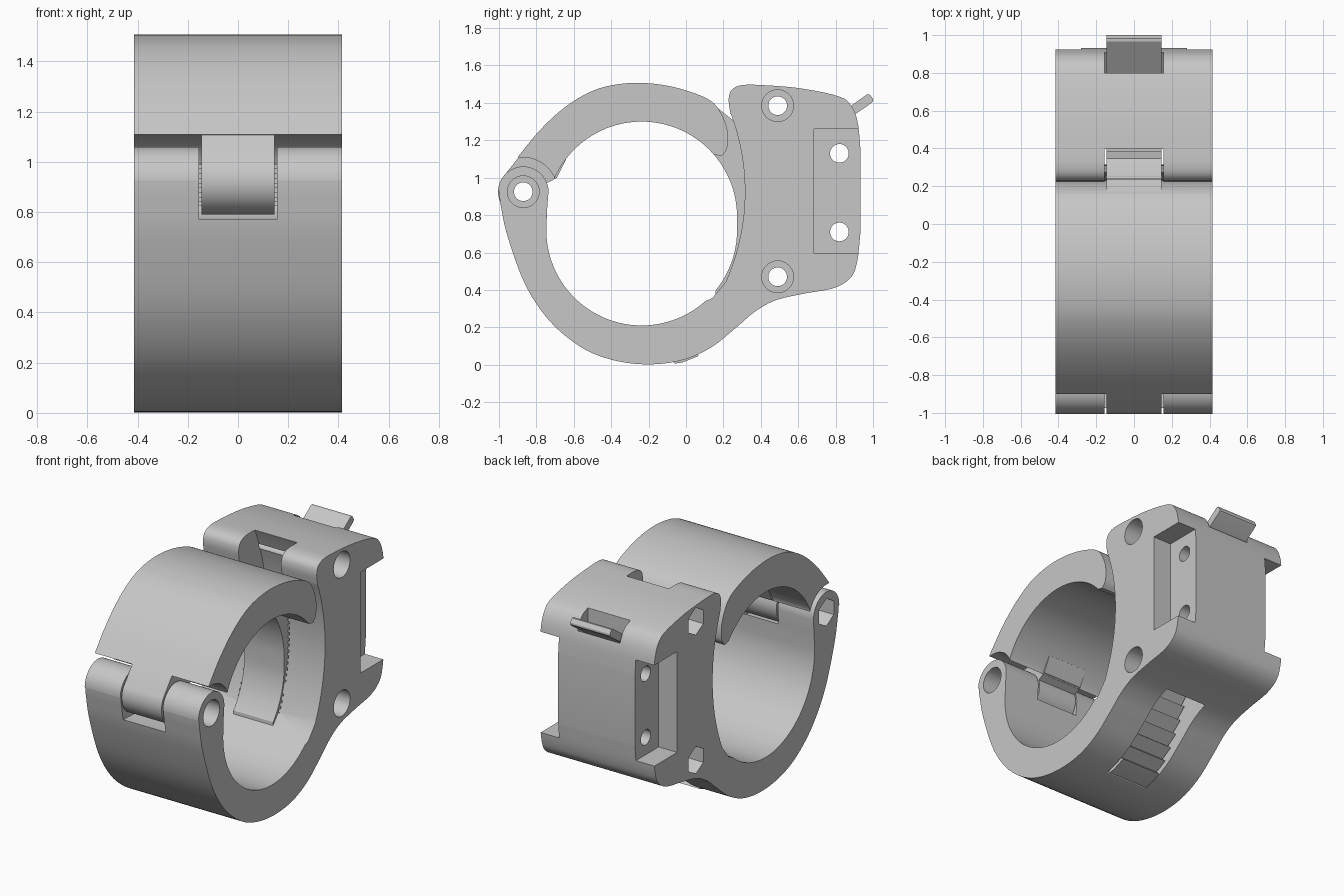
import bpy, bmesh
from math import sin, cos, radians, pi

if "Cube" in bpy.data.objects:
    bpy.data.objects.remove(bpy.data.objects["Cube"], do_unlink=True)

grey = bpy.data.materials.new("light_grey")
grey.use_nodes = True
grey.diffuse_color = (0.57, 0.57, 0.57, 1)
grey.node_tree.nodes["Principled BSDF"].inputs["Base Color"].default_value = (0.57, 0.57, 0.57, 1)

HALF = 0.415             # half width of the clamp
HINGE = (-0.87, 0.925)   # pivot in (y, z)
LOW = (-0.237, 0.72)     # centre of the lower bore
HIGH = (-0.237, 0.79)    # centre of the upper bore
BORE = 0.51


def polar(c, r, a):
    return (c[0] + r * cos(radians(a)), c[1] + r * sin(radians(a)))


def arc(c, r, a0, a1, n=24):
    return [polar(c, r, a0 + (a1 - a0) * i / n) for i in range(n + 1)]


def smooth(pts, n=6):
    """Catmull-Rom curve through the points."""
    out = []
    for i in range(len(pts) - 1):
        p0, p1, p2, p3 = pts[max(i - 1, 0)], pts[i], pts[i + 1], pts[min(i + 2, len(pts) - 1)]
        for k in range(n):
            t = k / n
            out.append(tuple(0.5 * (2 * b + (c - a) * t + (2 * a - 5 * b + 4 * c - d) * t * t
                                    + (3 * b - a - 3 * c + d) * t ** 3)
                             for a, b, c, d in zip(p0, p1, p2, p3)))
    return out + [pts[-1]]


def prism(name, pts, x0, x1):
    """Extrude a (y, z) profile along x, with all faces pointing outward."""
    bm = bmesh.new()
    face = bm.faces.new([bm.verts.new((x0, y, z)) for y, z in pts])
    ext = bmesh.ops.extrude_face_region(bm, geom=[face])
    verts = [v for v in ext["geom"] if isinstance(v, bmesh.types.BMVert)]
    bmesh.ops.translate(bm, verts=verts, vec=(x1 - x0, 0, 0))
    bmesh.ops.remove_doubles(bm, verts=bm.verts[:], dist=0.0005)
    bmesh.ops.recalc_face_normals(bm, faces=bm.faces[:])
    if bm.calc_volume(signed=True) < 0:
        bmesh.ops.reverse_faces(bm, faces=bm.faces[:])
    mesh = bpy.data.meshes.new(name)
    bm.to_mesh(mesh)
    bm.free()
    mesh.materials.append(grey)
    ob = bpy.data.objects.new(name, mesh)
    bpy.context.collection.objects.link(ob)
    return ob


def activate(ob):
    bpy.ops.object.select_all(action='DESELECT')
    ob.select_set(True)
    bpy.context.view_layer.objects.active = ob


def combine(ob, tool, operation='DIFFERENCE'):
    tool.hide_render = True
    mod = ob.modifiers.new("combine", 'BOOLEAN')
    mod.operation, mod.solver, mod.object = operation, 'EXACT', tool
    activate(ob)
    bpy.ops.object.modifier_apply(modifier=mod.name)
    bpy.data.objects.remove(tool, do_unlink=True)


def drill(ob, c, r, x0, x1, sides=32):
    pts = [polar(c, r, 90 + 360 * i / sides) for i in range(sides)]
    combine(ob, prism("drill", pts, x0, x1))


def screw_hole(ob, c):
    drill(ob, c, 0.05, -0.6, 0.6)
    drill(ob, c, 0.085, HALF - 0.12, 0.6)
    drill(ob, c, 0.09, -0.6, -HALF + 0.12, 6)


# Body: lower half ring, hinge knuckles and latch housing
outer = smooth([(-1.0, 0.925), (-0.99, 0.85), (-0.955, 0.69), (-0.86, 0.43), (-0.73, 0.235),
                (-0.57, 0.10), (-0.41, 0.03), (-0.22, 0.002), (-0.03, 0.022), (0.13, 0.09),
                (0.27, 0.20), (0.37, 0.285), (0.48, 0.345), (0.63, 0.38), (0.79, 0.41),
                (0.88, 0.465), (0.915, 0.55), (0.932, 0.70)])
back = smooth([(0.932, 1.16), (0.917, 1.30), (0.88, 1.39), (0.81, 1.437), (0.61, 1.478),
               (0.41, 1.495), (0.30, 1.495), (0.245, 1.47), (0.228, 1.42), (0.236, 1.35)])
body = prism("clamp_body", arc(HINGE, 0.135, 0, 180) + outer + back
             + arc(HINGE, 1.185, 20, -24) + [(0.14, 0.355)]
             + arc(LOW, BORE, -48, -180, 40) + [(-0.742, 0.84)], -HALF, HALF)

# Curved ratchet channel, hinge gap and lever pocket
channel = (arc(HINGE, 1.39, 40, -15, 40) + [polar(HINGE, 1.49, -23), (0.62, 0.15), (0.3, -0.2)]
           + arc(HINGE, 1.21, -60, -48, 8) + arc(HINGE, 1.185, -45, 40, 48))
combine(body, prism("channel", channel, -0.155, 0.155))
combine(body, prism("hinge_gap", [(-1.1, 1.1), (-1.1, 0.775)] + arc(HINGE, 0.16, -90, 90),
                    -0.155, 0.155))
combine(body, prism("lever_pocket", [(0.80, 1.6), (0.80, 1.255), (0.95, 1.36), (1.05, 1.6)],
                    -0.155, 0.155))

# Side recesses with cross holes
for x0, x1 in ((0.28, 0.6), (-0.6, -0.28)):
    combine(body, prism("recess", [(0.685, 0.595), (1.1, 0.595), (1.1, 1.26), (0.685, 1.26)], x0, x1))
for z in (0.71, 1.13):
    drill(body, (0.82, z), 0.05, -0.6, 0.6)

# Screw holes: round heads on one side, hex nuts on the other
for c in (HINGE, (0.49, 0.47), (0.49, 1.385)):
    screw_hole(body, c)

# Swinging jaw: upper half ring
top = smooth([(-0.90, 1.11), (-0.78, 1.255), (-0.65, 1.375), (-0.51, 1.46), (-0.38, 1.497),
              (-0.24, 1.507), (-0.09, 1.49), (0.05, 1.45), (0.14, 1.405), (0.19, 1.34),
              (0.222, 1.25), (0.22, 1.16), (0.19, 1.115)])
jaw = prism("swing_jaw", top + arc(HIGH, BORE, 41, 155, 40) + arc(HINGE, 0.183, 22, 97, 12),
            -HALF, HALF)

# Centre knuckle of the jaw
knuckle = arc(HINGE, 0.135, 150, 380, 36) + [(-0.69, 1.0), (-0.64, 1.1), (-0.74, 1.22), (-0.89, 1.115)]
combine(jaw, prism("knuckle", knuckle, -0.145, 0.145), 'UNION')

# Toothed ratchet arm of the jaw
arm = [(0.02, 1.38), (0.135, 1.40), (0.26, 1.30), (0.32, 1.22)]
for k in range(15):
    a = 13 - 4 * k
    arm += [polar(HINGE, 1.25, a), polar(HINGE, 1.285, a - 0.1)]
arm += [polar(HINGE, 1.248, -47), polar(HINGE, 1.225, -48.6)]
arm += arc(HINGE, 1.195, -48.6, -31, 10) + arc(LOW, BORE, -39, 0, 14) + arc(HIGH, BORE, 0, 40, 14)
arm += [(0.08, 1.22)]
combine(jaw, prism("ratchet_arm", arm, -0.145, 0.145), 'UNION')
drill(jaw, HINGE, 0.05, -0.6, 0.6)

# Release lever
lever = prism("release_lever", [(0.80, 1.268), (0.99, 1.398), (1.0, 1.41), (0.999, 1.422),
                                (0.982, 1.446), (0.967, 1.445), (0.80, 1.325)], -0.145, 0.145)

for ob in (body, jaw, lever):
    activate(ob)
    bpy.ops.object.shade_smooth_by_angle(angle=pi / 6)
